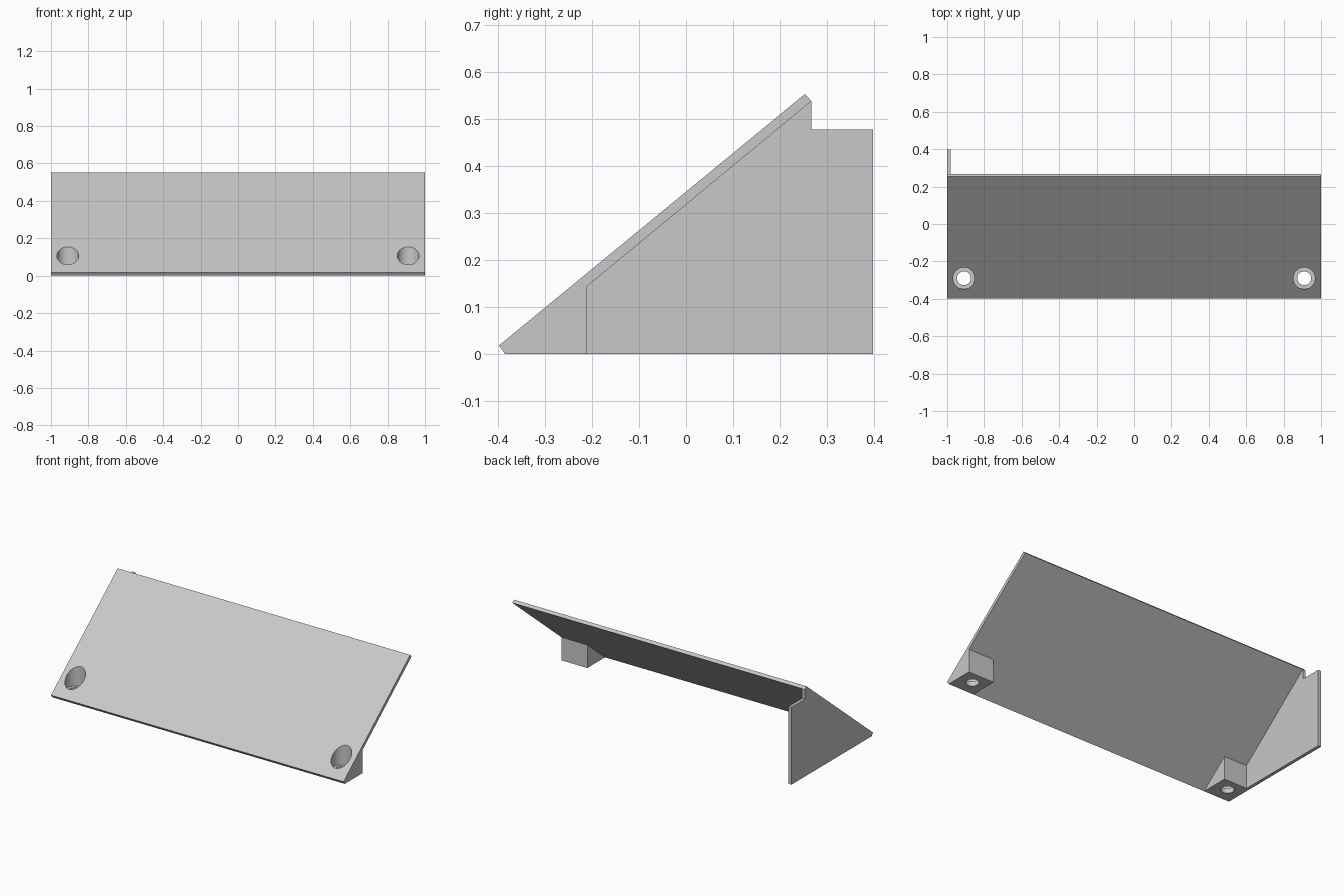
import bpy
import bmesh

cube = bpy.data.objects.get("Cube")
if cube:
    bpy.data.objects.remove(cube, do_unlink=True)

grey = bpy.data.materials.new("light grey")
grey.use_nodes = True
grey.diffuse_color = (0.58, 0.58, 0.58, 1)
grey.node_tree.nodes["Principled BSDF"].inputs["Base Color"].default_value = (0.58, 0.58, 0.58, 1)

FRONT, TOP = (-0.385, 0.0), (0.267, 0.538)   # ends of the panel's underside
BLOCK_BACK, BLOCK_INNER, PLATE_INNER = -0.212, 0.823, 0.98
HOLE_X, HOLE_Y = 0.91, -0.29


def underside(y):
    t = (y - FRONT[0]) / (TOP[0] - FRONT[0])
    return FRONT[1] + t * (TOP[1] - FRONT[1])


def prism(name, profile, x0, x1):
    """Extrude a (y, z) outline from x0 to x1."""
    bm = bmesh.new()
    face = bm.faces.new([bm.verts.new((x0, y, z)) for y, z in profile])
    side = bmesh.ops.extrude_face_region(bm, geom=[face])["geom"]
    moved = [v for v in side if isinstance(v, bmesh.types.BMVert)]
    bmesh.ops.translate(bm, verts=moved, vec=(x1 - x0, 0, 0))
    bmesh.ops.recalc_face_normals(bm, faces=bm.faces)
    mesh = bpy.data.meshes.new(name)
    bm.to_mesh(mesh)
    bm.free()
    mesh.materials.append(grey)
    obj = bpy.data.objects.new(name, mesh)
    bpy.context.collection.objects.link(obj)
    return obj


def cylinder(name, x, radius, z0, z1):
    bpy.ops.mesh.primitive_cylinder_add(vertices=48, radius=radius, depth=z1 - z0,
                                        location=(x, HOLE_Y, (z0 + z1) / 2))
    obj = bpy.context.object
    obj.name = name
    obj.hide_render = True
    obj.data.materials.append(grey)
    return obj


# Sloping panel
panel = prism("sloping_panel", [FRONT, TOP, (0.253, 0.553), (-0.398, 0.018)], -1, 1)

# Single side plate with a step at the top of its back edge
prism("side_plate", [FRONT, (0.398, 0), (0.398, 0.478), (TOP[0], 0.478), TOP], -1, -PLATE_INNER)

# Wedge-shaped screw blocks under the front corners
wedge = [FRONT, (BLOCK_BACK, 0), (BLOCK_BACK, underside(BLOCK_BACK))]
blocks = [prism("right_screw_block", wedge, -PLATE_INNER, -BLOCK_INNER),
          prism("left_screw_block", wedge, BLOCK_INNER, 1)]

# Vertical counterbored screw holes
cutters = []
for x in (-HOLE_X, HOLE_X):
    cutters.append(cylinder("counterbore_cutter", x, 0.058, 0.03, 0.4))
    cutters.append(cylinder("screw_hole_cutter", x, 0.037, -0.1, 0.3))

for obj in [panel] + blocks:
    for cutter in cutters:
        if obj is not panel and (cutter.location.x > 0) != (obj is blocks[1]):
            continue
        mod = obj.modifiers.new("hole", 'BOOLEAN')
        mod.operation = 'DIFFERENCE'
        mod.solver = 'EXACT'
        mod.object = cutter
    bpy.context.view_layer.update()
    graph = bpy.context.evaluated_depsgraph_get()
    cut = bpy.data.meshes.new_from_object(obj.evaluated_get(graph))
    obj.modifiers.clear()
    obj.data = cut

for cutter in cutters:
    bpy.data.objects.remove(cutter, do_unlink=True)

# Smooth hole walls, sharp edges elsewhere
bpy.ops.object.select_all(action='DESELECT')
for obj in [panel] + blocks:
    obj.select_set(True)
bpy.context.view_layer.objects.active = panel
bpy.ops.object.shade_smooth_by_angle()
